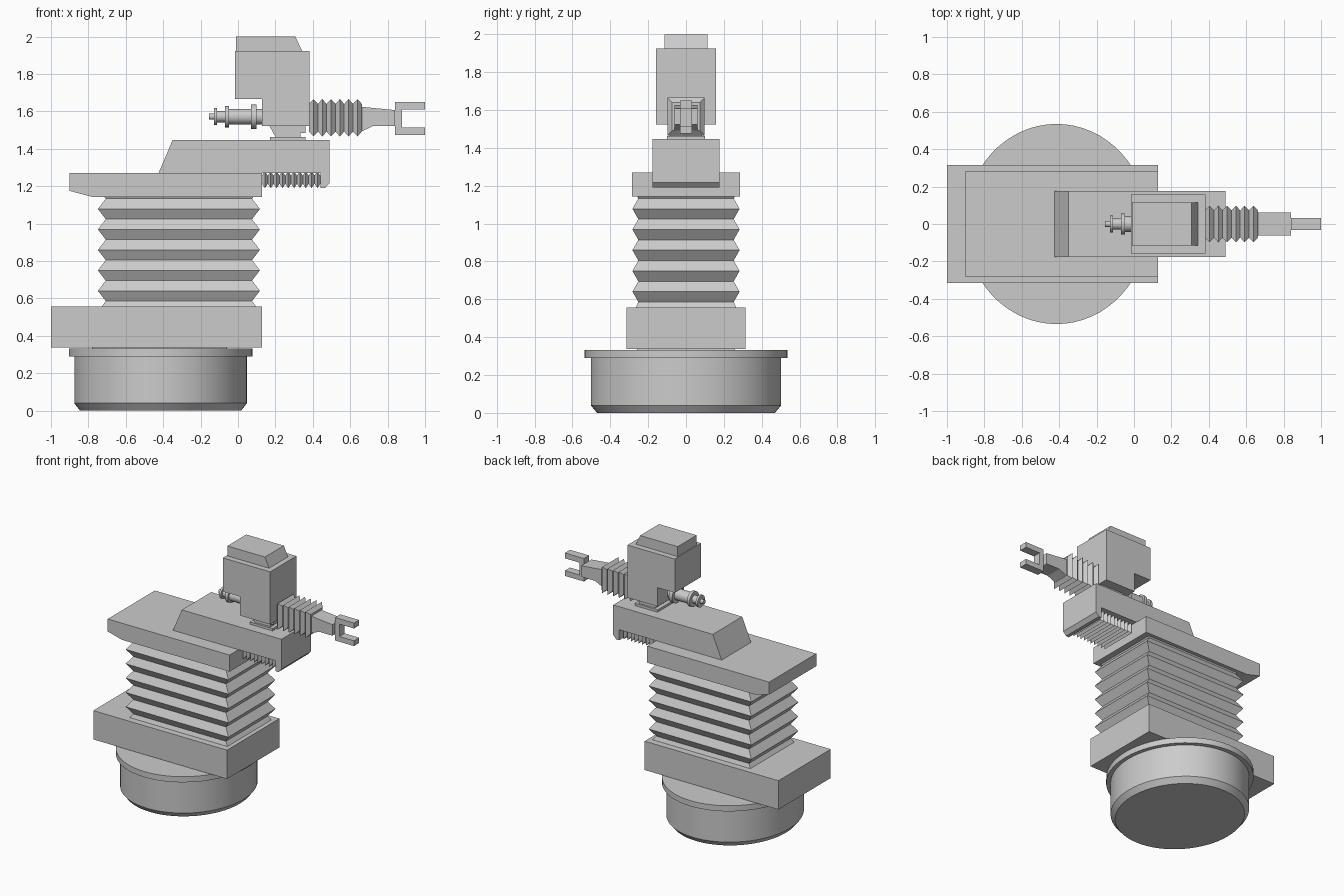
import bpy, bmesh, math

if "Cube" in bpy.data.objects:
    bpy.data.objects.remove(bpy.data.objects["Cube"])


def finish(name, bm, smooth=False):
    bmesh.ops.recalc_face_normals(bm, faces=bm.faces)
    me = bpy.data.meshes.new(name)
    bm.to_mesh(me)
    bm.free()
    ob = bpy.data.objects.new(name, me)
    bpy.context.collection.objects.link(ob)
    if smooth:
        bpy.ops.object.select_all(action='DESELECT')
        ob.select_set(True)
        bpy.context.view_layer.objects.active = ob
        bpy.ops.object.shade_smooth_by_angle(angle=math.radians(30))
    return ob


def loft(name, rings, smooth=False):
    """Bridge equal-sized closed rings and cap both ends."""
    bm = bmesh.new()
    vs = [[bm.verts.new(p) for p in r] for r in rings]
    n = len(vs[0])
    for a, b in zip(vs, vs[1:]):
        for i in range(n):
            j = (i + 1) % n
            bm.faces.new((a[i], a[j], b[j], b[i]))
    bm.faces.new(vs[0])
    bm.faces.new(vs[-1])
    return finish(name, bm, smooth)


def prism(name, pts, half):
    """Side outline in x, z extruded across y."""
    return loft(name, [[(x, y, z) for x, z in pts] for y in (-half, half)])


def box(name, x0, x1, half, z0, z1):
    return prism(name, [(x0, z0), (x1, z0), (x1, z1), (x0, z1)], half)


CORNERS = ((-1, -1), (1, -1), (1, 1), (-1, 1))


def rect_z(cx, hx, hy, z):
    return [(cx + a * hx, b * hy, z) for a, b in CORNERS]


def rect_x(x, hy, cz, hz):
    return [(x, a * hy, cz + b * hz) for a, b in CORNERS]


# Round base, slightly oval, with chamfered foot and flange
CX = -0.414
profile = [(0.47, 0), (0.503, 0.04), (0.503, 0.289), (0.535, 0.289), (0.535, 0.332)]
SEG = 64
loft("base_drum", [[(CX + r * 0.917 * math.cos(t), r * math.sin(t), z)
                    for t in (2 * math.pi * i / SEG for i in range(SEG))]
                   for r, z in profile], True)
box("base_spacer", -0.78, -0.06, 0.26, 0.33, 0.34)

# Lower housing
box("lower_housing", -1.0, 0.128, 0.315, 0.337, 0.557)

# Vertical lift bellows
BX = -0.316
rings = [rect_z(BX, 0.412, 0.265, 0.557)]
for k in range(11):
    tip = k % 2
    rings.append(rect_z(BX, 0.433 if tip else 0.391, 0.283 if tip else 0.252, 0.586 + 0.0547 * k))
rings.append(rect_z(BX, 0.40, 0.258, 1.145))
loft("lift_bellows", rings)

# Upper carriage plate
prism("carriage_plate", [(-0.9, 1.175), (-0.78, 1.143), (0.128, 1.143),
                         (0.128, 1.27), (-0.9, 1.27)], 0.284)

# Sliding arm with hooked front end
prism("sliding_arm", [(-0.425, 1.27), (0.44, 1.27), (0.44, 1.19), (0.465, 1.19),
                      (0.49, 1.218), (0.49, 1.446), (-0.35, 1.446)], 0.177)
loft("slide_bellows", [rect_x(0.128 + 0.312 * k / 20, 0.145 if k % 2 else 0.125,
                              1.235, 0.045 if k % 2 else 0.022) for k in range(21)])

# Swivel mount
box("swivel_plate", 0.17, 0.362, 0.1, 1.446, 1.464)
prism("swivel_neck", [(0.2, 1.464), (0.335, 1.464), (0.335, 1.485), (0.36, 1.485),
                      (0.36, 1.523), (0.168, 1.523)], 0.085)

# Head and cap
prism("head_housing", [(0.128, 1.523), (0.382, 1.523), (0.382, 1.924), (-0.017, 1.924),
                       (-0.017, 1.667), (0.128, 1.667)], 0.158)
prism("head_cap", [(-0.01, 1.924), (0.342, 1.924), (0.307, 2.0), (-0.01, 2.0)], 0.114)

# Rear coupling, stepped cylinders along x: start, end, radius
steps = [(-0.155, -0.128, 0.016), (-0.128, -0.112, 0.045), (-0.112, -0.07, 0.03),
         (-0.07, -0.047, 0.057), (-0.047, 0.07, 0.042), (0.07, 0.1, 0.066),
         (0.1, 0.13, 0.042)]
loft("rear_coupling", [[(x, r * math.cos(t), 1.572 + r * math.sin(t))
                        for t in (2 * math.pi * i / 24 for i in range(24))]
                       for x0, x1, r in steps for x in (x0, x1)], True)

# Wrist bellows
loft("wrist_bellows", [rect_x(0.38 + 0.282 * k / 12, 0.098 if k % 2 else 0.073,
                              1.566, 0.1 if k % 2 else 0.074) for k in range(13)])

# Wrist and gripper fork
prism("wrist", [(0.655, 1.49), (0.725, 1.523), (0.84, 1.523), (0.84, 1.607),
                (0.655, 1.625)], 0.062)
prism("gripper_fork", [(0.84, 1.475), (1.0, 1.475), (1.0, 1.515), (0.877, 1.515),
                       (0.877, 1.609), (1.0, 1.609), (1.0, 1.65), (0.84, 1.65)], 0.031)
